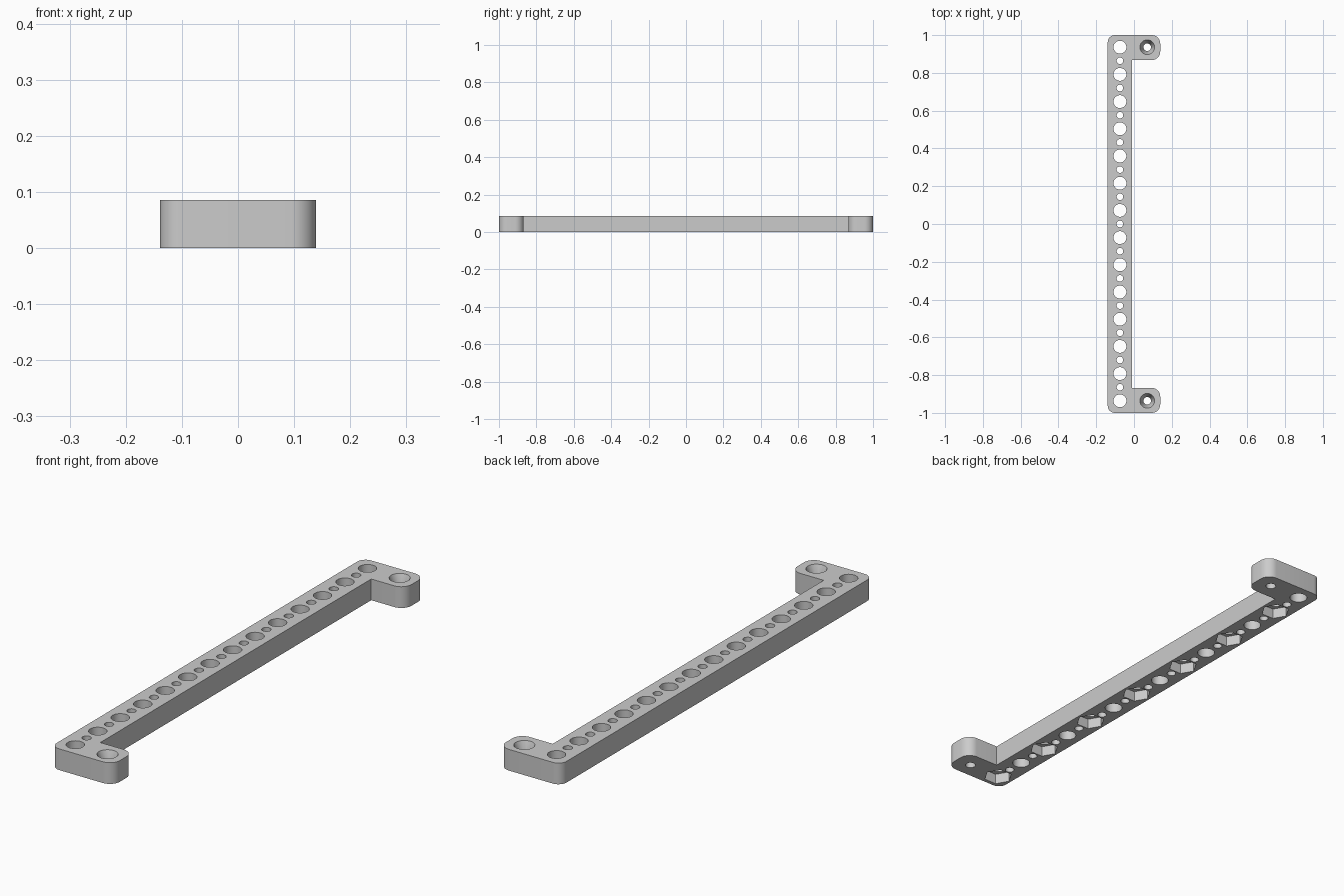
import bpy, bmesh
from math import cos, sin, pi, radians
from mathutils import Matrix

cube = bpy.data.objects.get("Cube")
if cube:
    bpy.data.objects.remove(cube, do_unlink=True)

H = 0.086                        # thickness
X0, X1, X2 = -0.139, -0.010, 0.139   # bar left, bar right, tab end
TAB_Y = 0.868                    # inner edge of the tabs
BAR_X, TAB_X, END_Y = -0.0745, 0.070, 0.936
COUNT = 14
STEP = 2 * END_Y / (COUNT - 1)

grey = bpy.data.materials.new("light_grey")
grey.use_nodes = True
grey.diffuse_color = (0.6, 0.6, 0.6, 1)
grey.node_tree.nodes["Principled BSDF"].inputs["Base Color"].default_value = (0.6, 0.6, 0.6, 1)


def make_object(name, bm):
    bmesh.ops.recalc_face_normals(bm, faces=bm.faces)
    mesh = bpy.data.meshes.new(name)
    bm.to_mesh(mesh)
    bm.free()
    obj = bpy.data.objects.new(name, mesh)
    bpy.context.collection.objects.link(obj)
    mesh.materials.append(grey)
    return obj


def corner(cx, cy, r, start, n=10):
    """Quarter-circle of outline points, counter-clockwise."""
    return [(cx + r * cos(start + pi / 2 * i / n), cy + r * sin(start + pi / 2 * i / n))
            for i in range(n + 1)]


def add_cutter(bm, x, y, z0, z1, r0, r1, sides):
    """Cylinder, cone or prism from z0 to z1."""
    bmesh.ops.create_cone(bm, cap_ends=True, segments=sides, radius1=r0, radius2=r1,
                          depth=z1 - z0,
                          matrix=Matrix.Translation((x, y, (z0 + z1) / 2)))


# Bracket body: back half outline, mirrored to the front, then extruded
RB, RT = 0.037, 0.045
half = [(X1, TAB_Y)]
half += corner(X2 - RT, TAB_Y + RT, RT, -pi / 2)
half += corner(X2 - RT, 1 - RT, RT, 0)
half += corner(X0 + RB, 1 - RB, RB, pi / 2)
outline = half + [(x, -y) for x, y in reversed(half)]
bm = bmesh.new()
face = bm.faces.new([bm.verts.new((x, y, 0)) for x, y in outline])
top = bmesh.ops.extrude_face_region(bm, geom=[face])["geom"]
bmesh.ops.translate(bm, vec=(0, 0, H),
                    verts=[v for v in top if isinstance(v, bmesh.types.BMVert)])
body = make_object("bracket", bm)

# Through holes: large and small along the bar, one in each tab
bores = bmesh.new()
for i in range(COUNT):
    y = -END_Y + i * STEP
    add_cutter(bores, BAR_X, y, -0.02, H + 0.02, 0.034, 0.034, 40)
    if i < COUNT - 1:
        add_cutter(bores, BAR_X, y + STEP / 2, -0.02, H + 0.02, 0.0175, 0.0175, 32)
for y in (-END_Y, END_Y):
    add_cutter(bores, TAB_X, y, -0.02, H + 0.02, 0.020, 0.020, 40)

# Hexagonal nut pockets underneath every other hole, countersinks on the tabs
pockets = bmesh.new()
for i in range(0, COUNT, 2):
    add_cutter(pockets, BAR_X, -END_Y + i * STEP, -0.02, 0.043, 0.056, 0.056, 6)
# Turn the prisms so that a corner points across the bar
for v in pockets.verts:
    centre_y = -END_Y + 2 * STEP * round((v.co.y + END_Y) / (2 * STEP))
    dx, dy = v.co.x - BAR_X, v.co.y - centre_y
    if abs(dx) < 0.001 or abs(abs(dy) - 0.056) < 0.001 or abs(abs(dx) - 0.0485) < 0.001:
        v.co.x, v.co.y = BAR_X + dy, centre_y - dx
for y in (-END_Y, END_Y):
    add_cutter(pockets, TAB_X, y, H - 0.054, H + 0.01, 0.0185, 0.0428, 40)

cutters = [make_object("bore_cutter", bores), make_object("pocket_cutter", pockets)]
for cutter in cutters:
    cutter.hide_render = True
    mod = body.modifiers.new(cutter.name, 'BOOLEAN')
    mod.operation = 'DIFFERENCE'
    mod.solver = 'EXACT'
    mod.object = cutter

# Apply the cuts and drop the cutters
bpy.context.view_layer.update()
cut = bpy.data.meshes.new_from_object(
    body.evaluated_get(bpy.context.evaluated_depsgraph_get()))
body.modifiers.clear()
body.data = cut
cut.name = "bracket"
for cutter in cutters:
    bpy.data.objects.remove(cutter, do_unlink=True)

# Smooth rounds with crisp edges
bpy.ops.object.select_all(action='DESELECT')
body.select_set(True)
bpy.context.view_layer.objects.active = body
bpy.ops.object.shade_smooth_by_angle(angle=radians(30))
